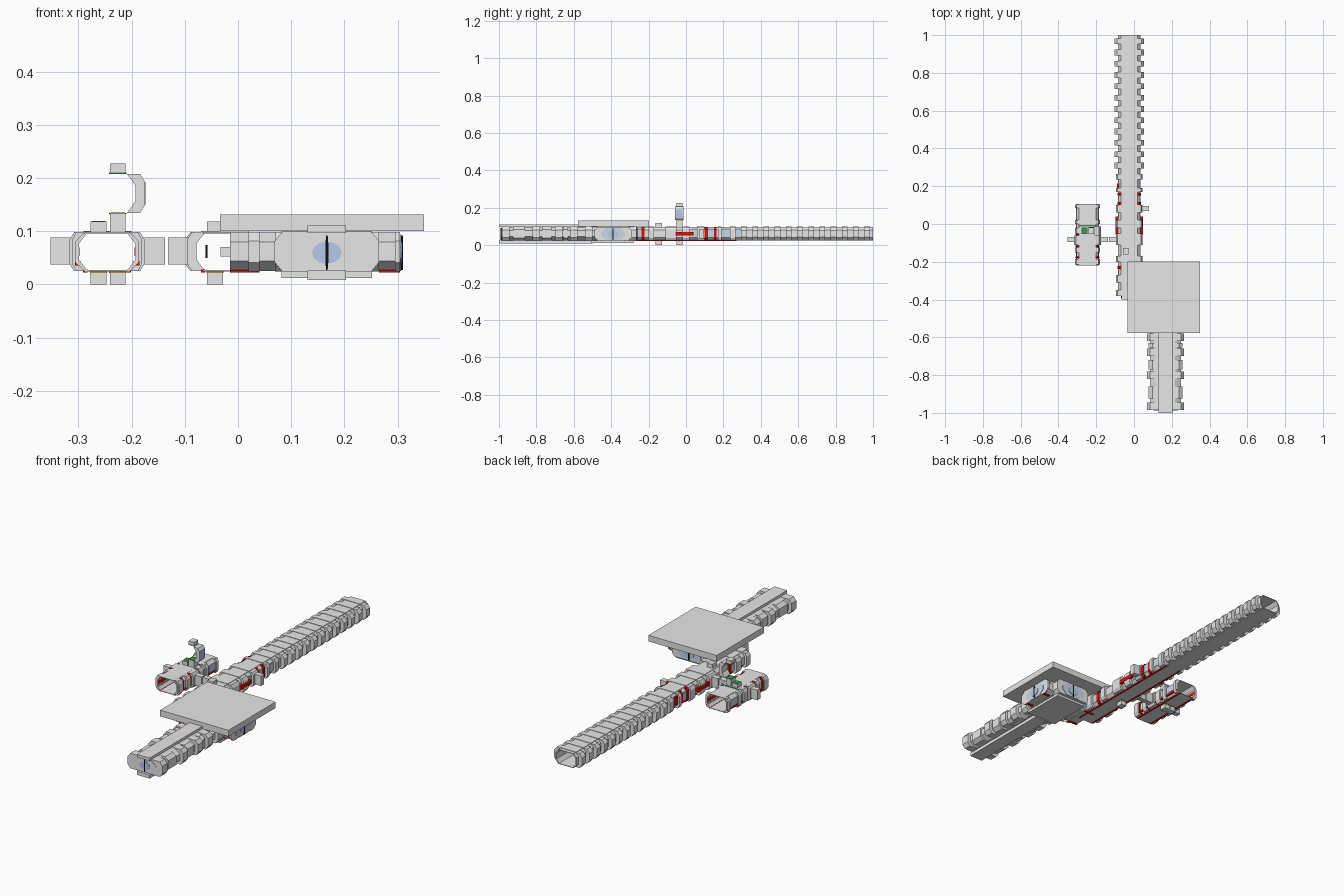
import bpy, bmesh, math

if "Cube" in bpy.data.objects:
    bpy.data.objects.remove(bpy.data.objects["Cube"])


def material(name, r, g, b):
    m = bpy.data.materials.new(name)
    m.diffuse_color = (r, g, b, 1)
    m.use_nodes = True
    m.node_tree.nodes["Principled BSDF"].inputs["Base Color"].default_value = m.diffuse_color
    return m


GREY = material("light grey", 0.8, 0.8, 0.8)
RED = material("red", 0.7, 0.005, 0.005)
BLACK = material("black", 0.004, 0.004, 0.004)
BLUE = material("window blue", 0.5, 0.62, 0.84)
PALE = material("pale blue grey", 0.62, 0.71, 0.82)
GREEN = material("green", 0.05, 0.3, 0.1)
OLIVE = material("olive", 0.35, 0.3, 0.05)

MID = 0.0615                 # height of every corridor axis


def prisms(name, items, mat):
    """items: (profile, centre, axis, start, end); profile is (across, up)."""
    bm = bmesh.new()
    for pts, c, axis, a, b in items:
        rings = []
        for t in (a, b):
            if axis == 'y':
                co = [(c[0] + u, t, c[1] + v) for u, v in pts]
            else:
                co = [(t, c[0] + u, c[1] + v) for u, v in pts]
            rings.append([bm.verts.new(p) for p in co])
        n = len(pts)
        bm.faces.new(rings[0])
        bm.faces.new(rings[1][::-1])
        for i in range(n):
            j = (i + 1) % n
            bm.faces.new((rings[0][i], rings[1][i], rings[1][j], rings[0][j]))
    bmesh.ops.recalc_face_normals(bm, faces=bm.faces)
    me = bpy.data.meshes.new(name)
    bm.to_mesh(me)
    bm.free()
    me.materials.append(mat)
    ob = bpy.data.objects.new(name, me)
    bpy.context.collection.objects.link(ob)
    return ob


def rect(w, h):
    return [(-w, -h), (w, -h), (w, h), (-w, h)]


def strip(u0, u1, v0, v1):
    return [(u0, v0), (u1, v0), (u1, v1), (u0, v1)]


def boxes(name, specs, mat):
    """specs: (x0, x1, y0, y1, z0, z1)"""
    return prisms(name, [(rect((s[1] - s[0]) / 2, (s[5] - s[4]) / 2),
                          ((s[0] + s[1]) / 2, (s[4] + s[5]) / 2), 'y', s[2], s[3])
                         for s in specs], mat)


def octagon(w, wt, h, hs):
    return [(wt, h), (w, hs), (w, -hs), (wt, -h), (-wt, -h), (-w, -hs), (-w, hs), (-wt, h)]


def flip(pts):
    return [(-u, v) for u, v in pts]


def wall(w, wt, h=0.0365, hs=0.022):
    """C-shaped side wall, hollow towards the corridor."""
    return [(0.0375, h), (wt, h), (w, hs), (w, -hs), (wt, -h), (0.0375, -h),
            (0.053, -0.015), (0.053, 0.015)]


def sides(pts, c, spans):
    return [(p, (c, MID), 'y', a, b) for a, b in spans for p in (pts, flip(pts))]


def around(centres, half):
    return [(y - half, y + half) for y in centres]


SHELL, RIB = wall(0.059, 0.044, 0.0355, 0.02), wall(0.071, 0.062)
BAND = wall(0.063, 0.053, 0.0362)

# ---- long corridor, open at the back ----
AX = -0.025
RIBS = around([0.31 + 0.0598 * i for i in range(12)], 0.015)
COLLARS = [(-0.38, -0.35), (-0.31, -0.27), (-0.2, -0.17), (-0.11, -0.05),
           (-0.02, 0.02), (0.06, 0.1), (0.17, 0.19), (0.235, 0.265)]
prisms("long_corridor_walls", sides(SHELL, AX, [(-0.38, 1.0)]), GREY)
boxes("long_corridor_floor_and_roof",
      [(AX - 0.042, AX + 0.042, -0.4, 1.0, z, z + 0.003) for z in (0.0245, 0.0955)], GREY)
prisms("long_corridor_ribs", sides(wall(0.079, 0.064, 0.0365, 0.018), AX, RIBS), GREY)
prisms("long_corridor_collars", sides(RIB, AX, COLLARS), GREY)
boxes("long_corridor_roof_ribs",
      [(AX - 0.045, AX + 0.045, a, b, 0.098, 0.1005) for a, b in RIBS + COLLARS], GREY)
prisms("long_corridor_red_bands", sides(BAND, AX,
       [(-0.238, -0.222), (0.1, 0.117), (0.15, 0.163)]), RED)
boxes("long_corridor_left_red_panel", [(AX - 0.064, AX - 0.055, 0.19, 0.215, 0.045, 0.09)], RED)
prisms("long_corridor_windows", sides(strip(0.058, 0.0605, -0.02, 0.024), AX,
       [(-0.268, -0.24), (0.032, 0.058), (0.119, 0.148), (0.192, 0.234), (0.266, 0.292)]), PALE)
prisms("long_corridor_red_side_stripe",
       sides(strip(0.058, 0.0725, -0.01, 0.01), AX, [(-0.055, 0.04)]), RED)

# ---- inner door where the long corridor meets the cross arm ----
boxes("inner_door_seam", [(-0.0615, -0.0575, -0.4, -0.385, 0.05, 0.074)], BLACK)
boxes("inner_door_block", [(-0.033, -0.012, -0.4, -0.37, 0.052, 0.07)], GREY)

# ---- short side corridor, open at both ends ----
CX = -0.246
prisms("side_corridor_walls", sides(SHELL, CX, [(-0.22, 0.105)]), GREY)
boxes("side_corridor_floor_and_roof",
      [(CX - 0.042, CX + 0.042, -0.22, 0.105, z, z + 0.003) for z in (0.0245, 0.0955)], GREY)
prisms("side_corridor_collars", sides(wall(0.066, 0.058), CX,
       [(-0.215, -0.185), (-0.15, -0.125), (-0.05, -0.02), (0.0, 0.022), (0.085, 0.102)])
       + sides(RIB, CX, [(-0.11, -0.06)]), GREY)
prisms("side_corridor_red_bands", sides(BAND, CX,
       [(-0.18, -0.172), (-0.122, -0.113), (-0.058, -0.052)]), RED)
prisms("side_corridor_red_stripes",
       sides(strip(0.0515, 0.0535, -0.008, 0.008), CX, [(-0.218, 0.103)])
       + sides(strip(0.05, 0.0605, -0.026, -0.018), CX, [(-0.218, 0.103)]), RED)
prisms("side_corridor_windows",
       sides(strip(0.057, 0.061, -0.014, 0.02), CX, [(-0.017, -0.002), (0.03, 0.08)]), PALE)

# red edging along both corridor floors, inside and below
boxes("red_floor_edges", [(x + s * 0.041 - 0.004, x + s * 0.041 + 0.004, a, b, 0.0225, 0.028)
      for x, a, b in ((CX, -0.218, 0.103), (AX, -0.395, 0.27)) for s in (-1, 1)], RED)

# ---- side docking ports ----
boxes("side_ports", [
    (CX - 0.106, CX - 0.055, -0.096, -0.07, 0.037, 0.088),
    (CX + 0.055, CX + 0.109, -0.096, -0.07, 0.037, 0.088),
    (AX - 0.107, AX - 0.055, -0.096, -0.07, 0.037, 0.088),
    (AX + 0.055, AX + 0.105, 0.07, 0.096, 0.037, 0.088)], GREY)

# ---- hatches above and below ----
HATCHES = [(-0.262, -0.035, 0.118), (-0.226, -0.035, 0.132), (-0.043, -0.145, 0.118)]
boxes("roof_and_floor_hatches",
      [(x - 0.015, x + 0.015, y - 0.017, y + 0.017, a, b)
       for x, y, top in HATCHES for a, b in ((0.0, 0.022), (0.098, top))]
      + [(-0.241, -0.211, -0.052, -0.018, 0.21, 0.227)], GREY)
boxes("hatch_olive_seals", [(x - 0.016, x + 0.016, y - 0.018, y + 0.018, 0.0215, 0.0245)
      for x, y, top in HATCHES]
      + [(-0.242, -0.21, -0.053, -0.017, 0.132, 0.134)], OLIVE)
boxes("hatch_green_seals", [(-0.242, -0.21, -0.053, -0.017, 0.2075, 0.21),
      (-0.24, -0.212, -0.051, -0.019, 0.134, 0.135),
      (-0.29, -0.2, -0.012, -0.006, 0.098, 0.1),
      (-0.275, -0.249, -0.049, -0.021, 0.118, 0.119)], GREEN)

# ---- raised wall segment over the side corridor ----
prisms("raised_wall", [(RIB, (CX, 0.171), 'y', -0.06, -0.014)], GREY)
boxes("raised_wall_window", [(CX + 0.07, CX + 0.0725, -0.056, -0.018, 0.15, 0.192)], BLUE)

# ---- wide corridor and its cross arm ----
BX, DY = 0.167, -0.39
BODY = octagon(0.082, 0.05, 0.037, 0.016)
WIDE = octagon(0.098, 0.083, 0.038, 0.02)
prisms("wide_corridor", [(BODY, (BX, MID), 'y', -0.98, -0.27)], GREY)
prisms("wide_corridor_ribs", [(WIDE, (BX, MID), 'y', a, b) for a, b in
       around([-0.965, -0.8, -0.68, -0.6, -0.52, -0.285], 0.02)]
       + [(octagon(0.089, 0.07, 0.0375, 0.022), (BX, MID), 'y', a, b) for a, b in
          ((-0.925, -0.86), (-0.77, -0.72), (-0.655, -0.63))], GREY)
prisms("cross_arm", [(octagon(0.09, 0.06, 0.0365, 0.018), (DY, MID), 'x', -0.015, 0.3)], GREY)
prisms("cross_arm_ribs", [(octagon(0.1, 0.08, 0.0372, 0.02), (DY, MID), 'x', a, b)
       for a, b in ((0.02, 0.04), (0.07, 0.1), (0.235, 0.265), (0.295, 0.304))], GREY)
boxes("cross_arm_red_floor_edges", [(a, b, y - 0.006, y + 0.006, 0.0225, 0.027)
      for a, b in ((-0.015, 0.04), (0.265, 0.304)) for y in (DY - 0.062, DY + 0.062)], RED)
boxes("wide_corridor_spines", [(BX - 0.036, BX + 0.036, -1.0, -0.5, a, b)
      for a, b in ((0.008, 0.026), (0.097, 0.112))], GREY)
boxes("hub_plates", [(BX - 0.085, BX + 0.085, -0.505, -0.28, a, b)
      for a, b in ((0.012, 0.026), (0.097, 0.11))], GREY)

# ---- doors with oval windows on the closed ends ----
OVAL = [(0.028 * math.cos(i * math.pi / 6), 0.021 * math.sin(i * math.pi / 6)) for i in range(12)]
for label, c, axis, t, d in (("front", BX, 'y', -0.985, -1), ("back", BX, 'y', -0.265, 1),
                             ("arm", DY, 'x', 0.304, 1)):
    for part, pts, depth, mat in (
            ("door", octagon(0.065, 0.036, 0.034, 0.01), 0.002, GREY if label == "front" else PALE),
            ("window", OVAL, 0.004, BLUE),
            ("door_seam", octagon(0.003, 0.0015, 0.032, 0.015), 0.006, BLACK)):
        prisms(label + "_" + part, [(pts, (c, MID - 0.002), axis, t, t + d * depth)], mat)

# ---- square landing deck ----
boxes("landing_deck", [(-0.034, 0.35, -0.577, -0.198, 0.1, 0.131)], GREY)
